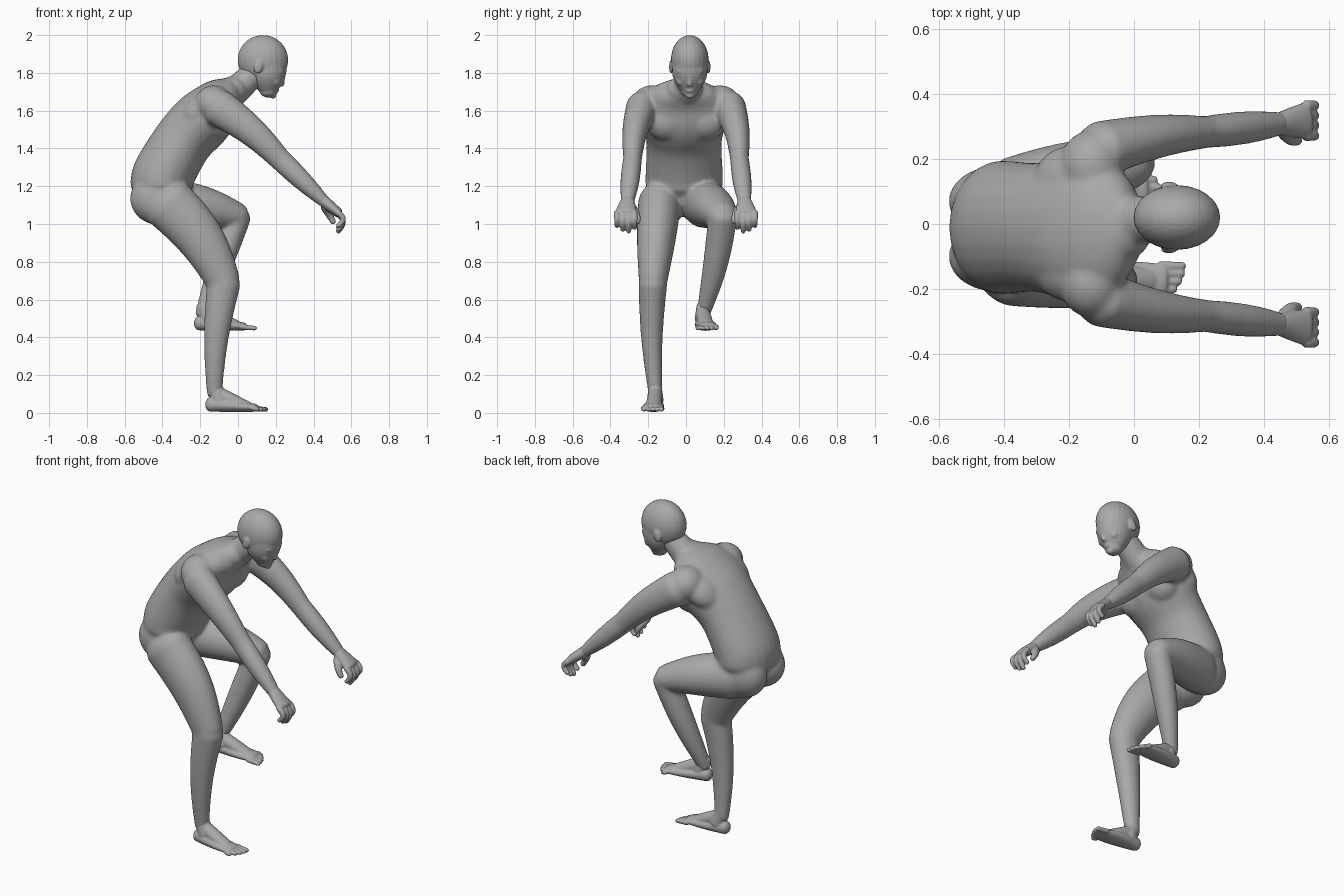
import bpy, bmesh
from math import sin, cos, pi
from mathutils import Vector, Matrix, Euler

if "Cube" in bpy.data.objects:
    bpy.data.objects.remove(bpy.data.objects["Cube"])

bm = bmesh.new()
SIDES = 24
RIGHT, LEFT = -1, 1
SIDE_NAMES = {RIGHT: "right", LEFT: "left"}

# Skin colour
skin = bpy.data.materials.new("plain grey")
skin.use_nodes = True
grey = (.4, .4, .4, 1)
skin.diffuse_color = grey
skin.node_tree.nodes["Principled BSDF"].inputs["Base Color"].default_value = grey


def finish(name, voxel, softness):
    """Fuse the shapes made so far into one smooth-skinned object."""
    bmesh.ops.recalc_face_normals(bm, faces=bm.faces)
    mesh = bpy.data.meshes.new(name)
    bm.to_mesh(mesh)
    bm.clear()
    mesh.materials.append(skin)
    part = bpy.data.objects.new(name, mesh)
    bpy.context.collection.objects.link(part)
    fuse = part.modifiers.new("fuse", "REMESH")
    fuse.mode = "VOXEL"
    fuse.voxel_size = voxel
    fuse.use_smooth_shade = True
    soften = part.modifiers.new("soften", "SMOOTH")
    soften.factor = .5
    soften.iterations = softness


def tube(sections):
    """Skin oval sections (centre, half width, half depth) and round off both ends."""
    last = len(sections) - 1
    framed = []
    for i, (centre, width, depth) in enumerate(sections):
        ahead = sections[min(i + 1, last)][0] - sections[max(i - 1, 0)][0]
        framed.append((centre, ahead.normalized(), width, depth))

    def dome(section, direction):
        centre, along, width, depth = section
        reach = direction * min(width, depth) * .7
        return [(centre + along * reach * sin(angle), along, width * cos(angle), depth * cos(angle))
                for angle in (pi / 6, pi / 3, pi / 2.3)]

    framed = dome(framed[0], -1)[::-1] + framed + dome(framed[-1], 1)
    loops = []
    for centre, along, width, depth in framed:
        side = (Vector((0, 1, 0)) - along * along.y).normalized()
        deep = along.cross(side)
        angles = [2 * pi * k / SIDES for k in range(SIDES)]
        loops.append([bm.verts.new(centre + side * width * cos(a) + deep * depth * sin(a))
                      for a in angles])
    for low, high in zip(loops, loops[1:]):
        for k in range(SIDES):
            after = (k + 1) % SIDES
            bm.faces.new((low[k], low[after], high[after], high[k]))
    bm.faces.new(loops[0][::-1])
    bm.faces.new(loops[-1])


def limb(start, end, r_start, r_end, bulge=0, wide=1, wide_end=1, bow=(0, 0, 0), steps=12):
    """Tapered tube between two joints, with a swelling and a bow in the middle."""
    start, end, bow = Vector(start), Vector(end), Vector(bow)
    sections = []
    for k in range(steps + 1):
        t = k / steps
        middle = sin(pi * t)
        radius = r_start + (r_end - r_start) * t + bulge * middle
        ratio = wide + (wide_end - wide) * t
        sections.append((start.lerp(end, t) + bow * middle, radius * ratio, radius))
    tube(sections)


def ball(centre, radii, tilt=0.0):
    place = Matrix.LocRotScale(Vector(centre), Euler((0, tilt, 0)), Vector(radii))
    bmesh.ops.create_uvsphere(bm, u_segments=SIDES, v_segments=16, radius=1, matrix=place)


def spline(before, a, b, after, t):
    """Point on a smooth curve between a and b."""
    pull_a, pull_b = (b - before) / 2, (after - a) / 2
    ease = t * t * (3 - 2 * t)
    return a + (b - a) * ease + pull_a * t * (1 - t) ** 2 - pull_b * t * t * (1 - t)


def torso(stations, steps=5):
    """Trunk through stations of x, z, half width and half depth."""
    knots = [Vector(s) for s in (stations[0], *stations, stations[-1])]
    sections = []
    for group in zip(knots, knots[1:], knots[2:], knots[3:]):
        for k in range(steps):
            x, z, width, depth = spline(*group, k / steps)
            sections.append((Vector((x, -.01, z)), width, depth))
    tube(sections)


def head(x, y, z):
    """Cranium at the given centre, with the face tipped downward."""
    ball((x, y, z), (.134, .1, .132))
    limb((x + .02, y, z - .03), (x + .03, y, z - .165), .107, .048, bulge=.015, wide=.88)
    # Nose, lips and chin
    limb((x + .112, y, z - .07), (x + .098, y, z - .13), .009, .015)
    ball((x + .072, y, z - .16), (.014, .026, .01), tilt=.5)
    ball((x + .05, y, z - .185), (.022, .026, .018), tilt=.5)
    for s in (RIGHT, LEFT):
        # Brow, cheek and ear
        ball((x + .09, y + s * .036, z - .058), (.022, .036, .014), tilt=.3)
        ball((x + .066, y + s * .046, z - .11), (.026, .026, .028))
        ball((x - .024, y + s * .099, z - .036), (.024, .011, .037), tilt=.3)


def arm(s):
    shoulder, elbow, wrist = (-.1, s * .232, 1.615), (.22, s * .283, 1.345), (.46, s * .31, 1.115)
    ball((-.13, s * .18, 1.635), (.1, .11, .1))
    limb(shoulder, elbow, .1, .06, wide=.86, wide_end=.83, bow=(.01, s * .012, .012))
    limb(elbow, wrist, .06, .032, bulge=.007, wide=.83, wide_end=1.1)


def hand(s):
    wrist, knuckles = (.45, s * .309, 1.125), (.53, s * .318, 1.06)
    limb(wrist, knuckles, .032, .026, wide=1.1, wide_end=2.2)
    # Four curled fingers and the thumb
    for k, length in enumerate((.08, .1, .09, .07)):
        y = s * (.272 + .031 * k)
        limb((.53, y, 1.06), (.53, y, 1.06 - length), .017, .013, bow=(.026, 0, 0))
    limb((.46, s * .288, 1.09), (.505, s * .257, 1.01), .024, .015, bow=(0, s * -.01, 0))


def foot(heel, slide, outer):
    """Foot on its heel point; slide moves the toes sideways, outer is the little toe side."""
    x, y, z = heel
    limb((x, y, z + .04), (x + .24, y + slide, z + .022), .038, .021,
         bulge=.002, wide=.95, wide_end=2.5)
    # Ankle and instep
    limb((x + .025, y, z + .13), (x + .05, y, z + .06), .041, .045, wide=.85)
    limb((x + .05, y, z + .085), (x + .2, y + slide * .8, z + .032), .046, .024, wide=.8, wide_end=1.5)
    for k in range(5):
        toe_y = y + slide + outer * .024 * (k - 2)
        limb((x + .23, toe_y, z + .02), (x + .3 - .003 * k * k, toe_y, z + .013), .015, .012)


# Trunk, neck and arms
torso([(-.4, 1.14, .15, .12), (-.4, 1.19, .2, .16), (-.395, 1.26, .205, .165),
       (-.29, 1.44, .2, .158), (-.18, 1.56, .23, .16), (-.1, 1.65, .225, .125),
       (-.03, 1.7, .155, .085), (0, 1.72, .085, .075)])
limb((-.02, .01, 1.7), (.09, .015, 1.8), .078, .068)
for s in (RIGHT, LEFT):
    # Chest, shoulder blade and buttock
    ball((-.11, s * .1, 1.535), (.085, .11, .1), tilt=.4)
    ball((-.2, s * .12, 1.6), (.13, .12, .085), tilt=-.7)
    ball((-.42, s * .085 - .015, 1.135), (.152, .11, .14))
    arm(s)

# Standing leg
hip, knee, ankle = (-.37, -.14, 1.11), (-.075, -.175, .69), (-.125, -.162, .1)
limb(hip, knee, .142, .09, bulge=.01, wide=.8, wide_end=.83, bow=(.025, 0, .02))
limb(knee, ankle, .09, .041, wide=.85, wide_end=.9, bow=(-.015, -.012, 0))

# Raised leg
hip, knee, ankle = (-.37, .09, 1.11), (0, .195, 1.04), (-.19, .09, .52)
limb(hip, knee, .13, .073, bulge=.012, wide=.9, wide_end=1.1, bow=(0, 0, .012))
limb(knee, ankle, .07, .038, bulge=.01, wide=1.1, wide_end=.95, bow=(0, .012, 0))
finish("body", .008, 22)

head(.132, .02, 1.868)
finish("head", .005, 7)

for s in (RIGHT, LEFT):
    hand(s)
    finish(SIDE_NAMES[s] + "_hand", .005, 4)

foot((-.148, -.163, .005), -.014, RIGHT)
finish("standing_foot", .005, 4)
foot((-.208, .09, .435), .022, LEFT)
finish("raised_foot", .005, 4)
bm.free()
